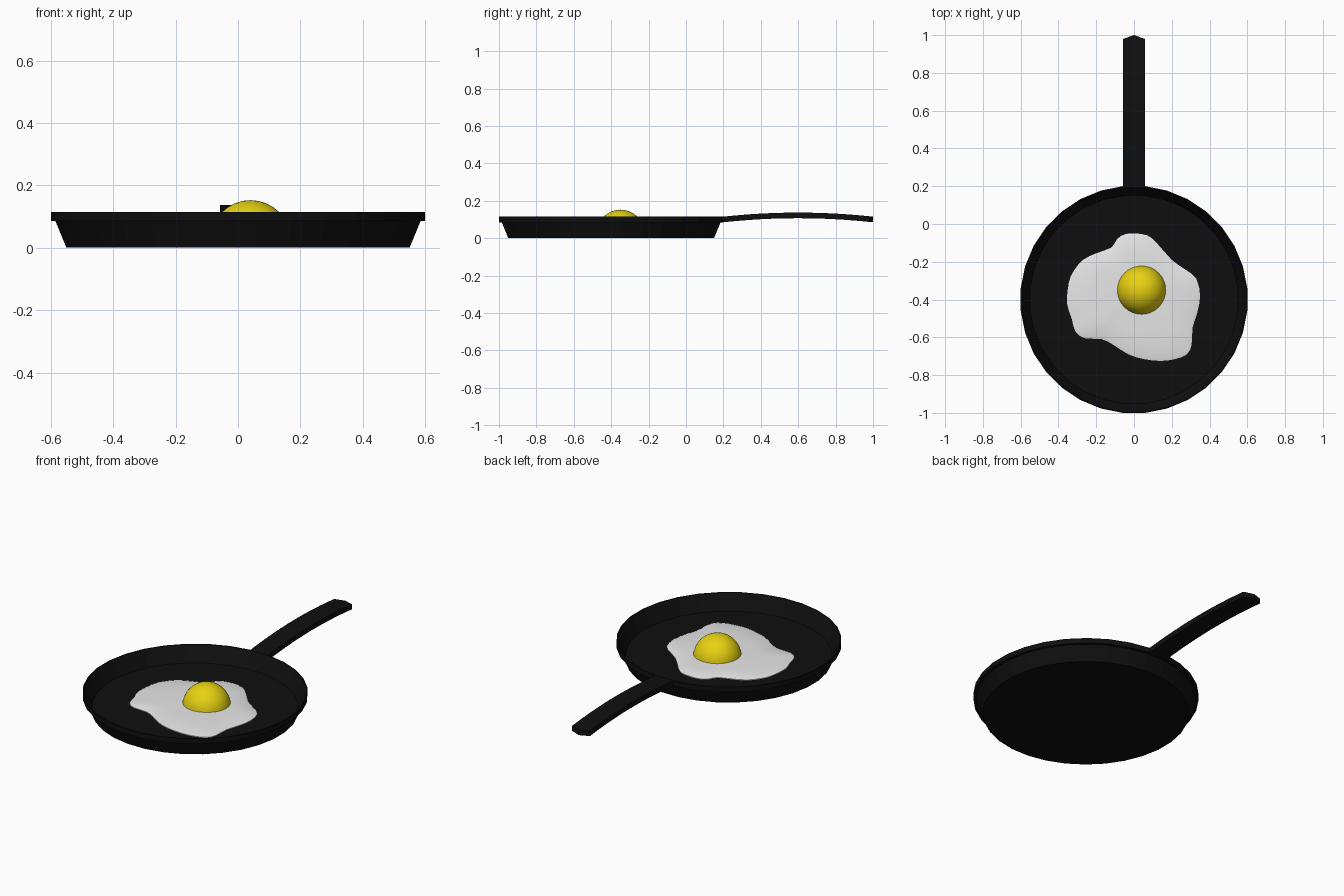
import bpy, bmesh, math
from mathutils import Vector

if "Cube" in bpy.data.objects:
    bpy.data.objects.remove(bpy.data.objects["Cube"])

CENTRE = Vector((0, -0.4, 0))
SIDES = 32


def material(name, rgb):
    m = bpy.data.materials.new(name)
    m.diffuse_color = (*rgb, 1)
    m.use_nodes = True
    m.node_tree.nodes["Principled BSDF"].inputs["Base Color"].default_value = m.diffuse_color
    return m


BLACK = material("black iron", (0.0048, 0.0048, 0.0048))
WHITE = material("egg white", (0.8, 0.8, 0.8))
YELLOW = material("yolk yellow", (0.8, 0.64, 0.006))


def finish(bm, name, mat, smooth=False):
    bmesh.ops.recalc_face_normals(bm, faces=bm.faces)
    me = bpy.data.meshes.new(name)
    bm.to_mesh(me)
    bm.free()
    me.materials.append(mat)
    ob = bpy.data.objects.new(name, me)
    bpy.context.collection.objects.link(ob)
    if smooth:
        bpy.ops.object.select_all(action='DESELECT')
        ob.select_set(True)
        bpy.context.view_layer.objects.active = ob
        bpy.ops.object.shade_smooth_by_angle(angle=math.radians(40))
    return ob


def bridge(bm, a, b):
    for i in range(len(a)):
        j = (i + 1) % len(a)
        bm.faces.new((a[i], a[j], b[j], b[i]))


# pan: turned profile with a stepped rim, flat side facing the handle
profile = [(0.55, 0), (0.585, 0.085), (0.6, 0.085), (0.6, 0.115),
           (0.594, 0.115), (0.55, 0.025)]
bm = bmesh.new()
rings = []
for r, z in profile:
    r /= math.cos(math.pi / SIDES)
    rings.append([bm.verts.new(CENTRE + Vector((
        r * math.cos(2 * math.pi * (i + 0.5) / SIDES),
        r * math.sin(2 * math.pi * (i + 0.5) / SIDES), z)))
        for i in range(SIDES)])
for a, b in zip(rings, rings[1:]):
    bridge(bm, a, b)
bm.faces.new(rings[0])
bm.faces.new(rings[-1])
finish(bm, "pan", BLACK)

# handle: arched bar growing from one rim side, ending in a blunt point
bm = bmesh.new()
sections = []
STEPS = 12
for i in range(STEPS + 1):
    t = i / STEPS
    row = []
    for x, top in ((-1, 0), (0, 0), (1, 0), (1, 1), (0, 1), (-1, 1)):
        y = 0.198 + t * (0.802 if x == 0 else 0.782)
        z = 0.085 + 0.022 * (1 - ((y - 0.6) / 0.402) ** 2)
        row.append(bm.verts.new((x * 0.058, y, z + 0.03 * top)))
    sections.append(row)
for a, b in zip(sections, sections[1:]):
    bridge(bm, a, b)
for s in (sections[0], sections[-1]):
    bm.faces.new((s[0], s[1], s[4], s[5]))
    bm.faces.new((s[1], s[2], s[3], s[4]))
finish(bm, "handle", BLACK)

# egg white: wavy outline, rounded off and slightly domed
outline = [(0, -.05), (.07, -.06), (.12, -.10), (.20, -.19), (.27, -.24),
           (.33, -.29), (.35, -.38), (.335, -.47), (.31, -.55), (.305, -.64),
           (.28, -.69), (.22, -.715), (.14, -.725), (.05, -.715), (-.03, -.69),
           (-.11, -.64), (-.17, -.61), (-.26, -.605), (-.31, -.57),
           (-.33, -.50), (-.355, -.42), (-.345, -.31), (-.32, -.25),
           (-.27, -.19), (-.20, -.155), (-.12, -.125), (-.09, -.08),
           (-.05, -.055)]
pts = [Vector(p) for p in outline]
curve = []
for i, p in enumerate(pts):
    q = pts[(i + 1) % len(pts)]
    before, after = pts[i - 1], pts[(i + 2) % len(pts)]
    curve += [p, (9 * (p + q) - before - after) / 16]
mid = Vector((0.04, -0.35))
bm = bmesh.new()
rings = []
for s, z in ((1, 0.024), (1, 0.029), (0.96, 0.033), (0.65, 0.038), (0.25, 0.042)):
    rings.append([bm.verts.new((*(mid + (p - mid) * s), z)) for p in curve])
for a, b in zip(rings, rings[1:]):
    bridge(bm, a, b)
bm.faces.new(rings[0])
bm.faces.new(rings[-1])
finish(bm, "egg_white", WHITE, True)

# yolk: upper part of a ball sitting in the white
bm = bmesh.new()
bmesh.ops.create_uvsphere(bm, u_segments=32, v_segments=16, radius=0.13)
bmesh.ops.delete(bm, geom=[v for v in bm.verts if v.co.z < -0.001], context='VERTS')
bmesh.ops.holes_fill(bm, edges=bm.edges)
bmesh.ops.translate(bm, verts=bm.verts, vec=(0.04, -0.35, 0.0225))
finish(bm, "yolk", YELLOW, True)
